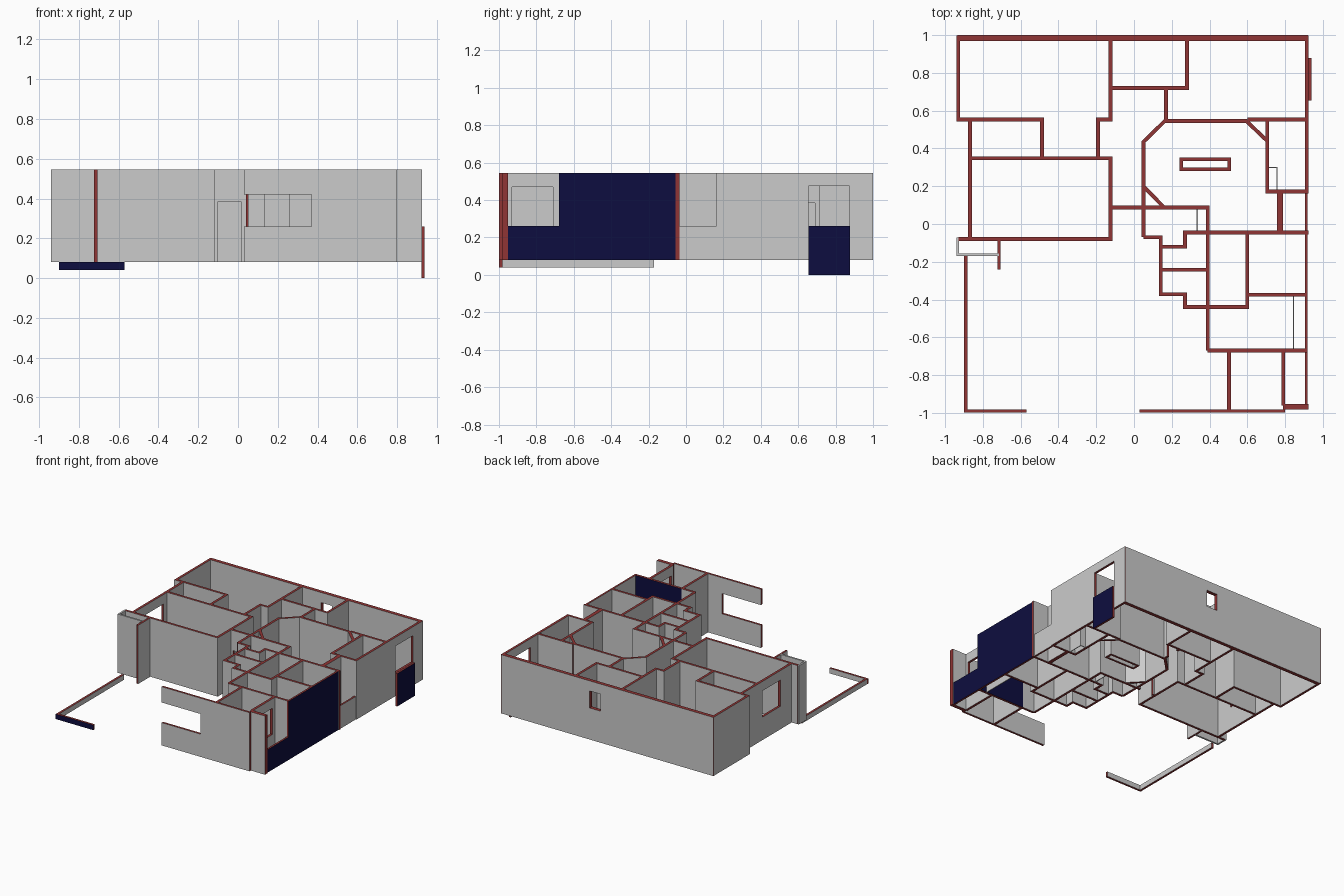
import bpy, bmesh
from mathutils import Vector

if "Cube" in bpy.data.objects:
    bpy.data.objects.remove(bpy.data.objects["Cube"])

LO, HI, SILL = 0.08, 0.545, 0.262   # wall base, wall top, window sill


def mat(name, col):
    m = bpy.data.materials.new(name)
    m.diffuse_color = (*col, 1)
    m.use_nodes = True
    m.node_tree.nodes["Principled BSDF"].inputs["Base Color"].default_value = m.diffuse_color
    return m


MATS = [mat("plaster", (0.72, 0.72, 0.73)), mat("cut_red", (0.28, 0.035, 0.035)),
        mat("navy", (0.004, 0.004, 0.05))]


def wall(name, pts, t=0.02, z0=LO, z1=HI, holes=None, navy=0, cap=1, closed=False):
    """Mitred wall along a centreline. holes: {segment: (start, end, low, high)}.
    navy: +1 / -1 paints the left / right side. cap: material of tops and ends."""
    P = [Vector(p) for p in pts]
    n = len(P)
    segs = n if closed else n - 1
    dirs = [(P[(i + 1) % n] - P[i]).normalized() for i in range(segs)]
    norm = [Vector((-d.y, d.x)) for d in dirs]
    offs = []
    for i in range(n):
        a = norm[i - 1] if (closed or i > 0) else norm[0]
        b = norm[i] if i < segs else norm[-1]
        m = (a + b).normalized()
        offs.append(m * (t / 2 / m.dot(b)))
    bm = bmesh.new()

    def block(s, e, lo, hi):
        ring = [s[0], s[1], e[1], e[0]]          # left/right start, right/left end
        b = [bm.verts.new((p.x, p.y, lo)) for p in ring]
        u = [bm.verts.new((p.x, p.y, hi)) for p in ring]
        left, right = (2 if navy > 0 else 0), (2 if navy < 0 else 0)
        for vs, k in ((b[::-1], cap), (u, cap),
                      ((b[0], b[1], u[1], u[0]), cap), ((b[2], b[3], u[3], u[2]), cap),
                      ((b[1], b[2], u[2], u[1]), right), ((b[3], b[0], u[0], u[3]), left)):
            bm.faces.new(vs).material_index = k

    for i in range(segs):
        j = (i + 1) % n
        s, e = (P[i] + offs[i], P[i] - offs[i]), (P[j] + offs[j], P[j] - offs[j])
        hole = (holes or {}).get(i)
        if not hole:
            block(s, e, z0, z1)
            continue
        a, b, lo, hi = hole
        h = norm[i] * t / 2
        ca, cb = P[i] + dirs[i] * a, P[i] + dirs[i] * b
        A, B = (ca + h, ca - h), (cb + h, cb - h)
        if a > 0:
            block(s, A, z0, z1)
        block(B, e, z0, z1)
        if lo > z0:
            block(A, B, z0, lo)
        block(A, B, hi, z1)
    bmesh.ops.recalc_face_normals(bm, faces=bm.faces)
    me = bpy.data.meshes.new(name)
    bm.to_mesh(me)
    bm.free()
    for m in MATS:
        me.materials.append(m)
    ob = bpy.data.objects.new(name, me)
    bpy.context.collection.objects.link(ob)
    return ob


# Back half: outer walls and bedrooms
wall("back_wall", [(-.935, .985), (.92, .985)], .03, holes={0: (.985, 1.08, .33, .465)})
wall("back_left_room", [(-.93, .999), (-.93, .553), (-.487, .553), (-.487, .348)])
wall("right_wall", [(.915, .999), (.915, .172), (.705, .172), (.705, .553)],
     holes={0: (.125, .345, SILL, .475)})
wall("right_window_panel", [(.931, .655), (.931, .878)], .016, 0, .26, navy=-1)
wall("bedroom_partition", [(-.125, .98), (-.125, .553), (-.19, .553), (-.19, .348)])
wall("bath_partition", [(.28, .98), (.28, .72), (-.125, .72)])
wall("bath_stub", [(.17, .72), (.17, .55)], holes={0: (.03, .13, LO, .385)})
wall("back_corridor_wall", [(.6, .553), (.915, .553)])

# Left room and porch
wall("left_room_side", [(-.868, .553), (-.868, -.08)], holes={0: (.258, .483, SILL, .47)})
wall("left_room", [(-.868, .348), (-.125, .348), (-.125, -.08), (-.93, -.08)])
wall("porch_box", [(-.933, -.072), (-.933, -.162), (-.715, -.162)], .014, cap=0)
wall("porch_fin", [(-.715, -.08), (-.715, -.24)], .016)
wall("garden_curb_side", [(-.89, -.17), (-.89, -.985)], .018, .04, .08)
wall("garden_curb_front", [(-.9, -.99), (-.57, -.99)], .018, .04, .08, navy=-1)

# Octagonal room with central island
wall("octagon_walls", [(.05, -.07), (.05, .435), (.163, .545), (.595, .545), (.705, .44)])
wall("octagon_corner", [(.05, .2), (.155, .092)])
wall("entry_wall", [(-.125, .088), (.39, .088), (.39, -.67)], holes={0: (.025, .14, LO, .385)})
wall("island", [(.25, .289), (.505, .289), (.505, .342), (.25, .342)], .018, LO, .28, closed=True)

# Small service rooms
wall("stepped_partition", [(.05, -.07), (.142, -.07), (.142, -.372), (.27, -.372),
                           (.27, -.44), (.6, -.44), (.6, -.045)])
wall("closet_back", [(.142, -.12), (.27, -.12), (.27, -.045), (.925, -.045)])
wall("closet_divider", [(.142, -.242), (.39, -.242)])
wall("hall_divider", [(.773, .172), (.773, -.045)], .03)
wall("right_room_divider", [(.6, -.375), (.912, -.375)])

# Front right rooms
wall("front_room_back", [(.39, -.67), (.503, -.67)])
wall("front_room_navy_back", [(.503, -.67), (.905, -.67)], navy=1)
wall("front_room_divider", [(.503, -.67), (.503, -.985)])
wall("front_room_side", [(.79, -.67), (.79, -.96)], holes={0: (.04, .26, SILL, .47)})
wall("front_wall", [(.03, -.99), (.8, -.99)], .018, holes={0: (0, .34, .26, .42)})
wall("front_post", [(.79, -.967), (.925, -.967)], .03)
wall("navy_side_wall", [(.912, -.68), (.912, -.045)], .015, navy=-1)
wall("navy_side_low", [(.912, -.96), (.912, -.68)], .015, z1=SILL, navy=-1)
wall("side_low_wall", [(.912, -.045), (.912, .172)], .015, z1=SILL)

# Thin low counter panels
for i, (a, b) in enumerate([((.335, .085), (.335, -.04)), ((.845, -.375), (.845, -.67)),
                            ((.758, .172), (.758, .3)), ((.71, .3), (.761, .3))]):
    wall(f"counter_panel_{i}", [a, b], .006, z1=SILL, cap=0)
